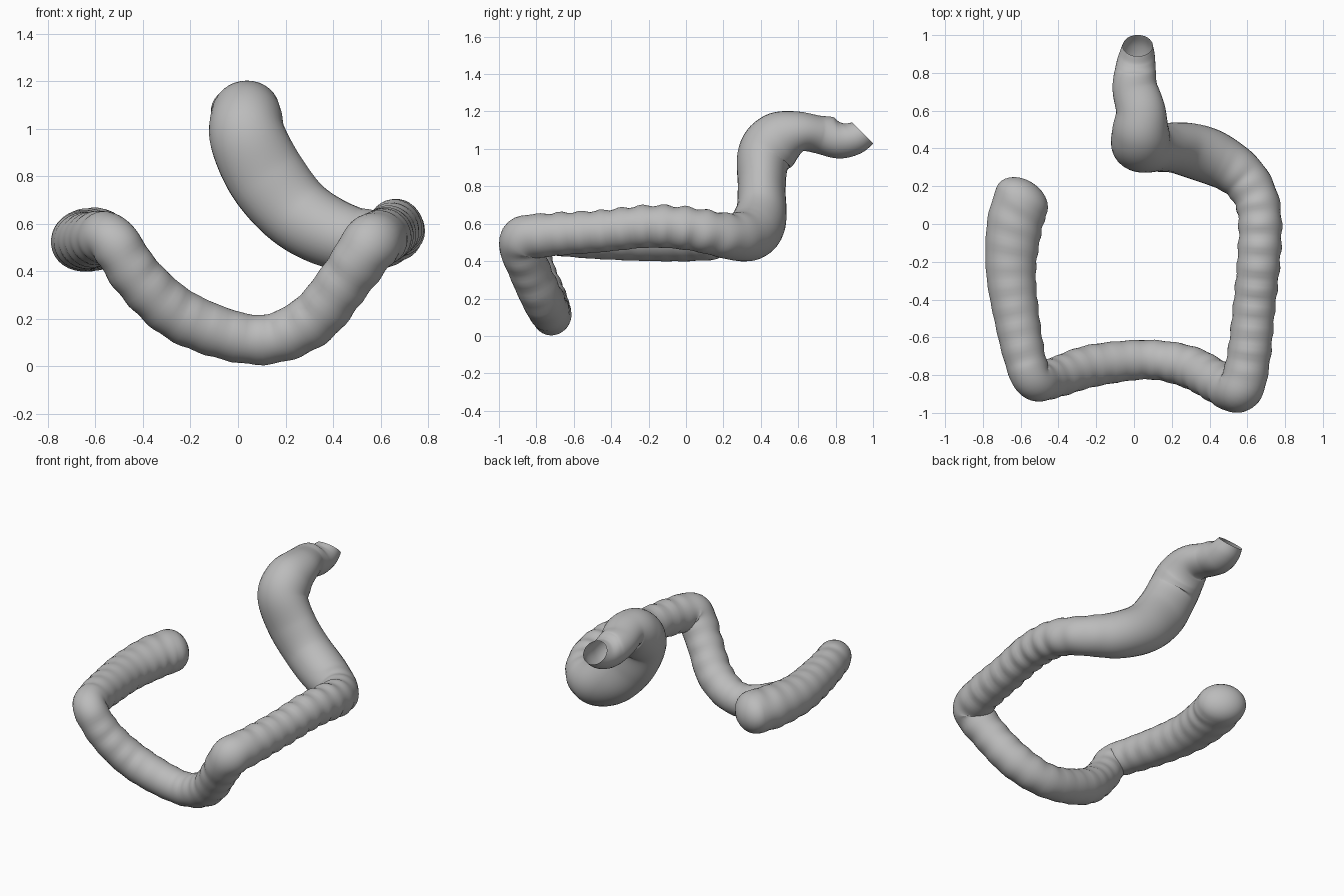
import bpy, bmesh, math
from mathutils import Vector

old = bpy.data.objects.get("Cube")
if old:
    bpy.data.objects.remove(old, do_unlink=True)

grey = bpy.data.materials.new("soft grey")
grey.use_nodes = True
colour = (0.5, 0.5, 0.5, 1)
grey.diffuse_color = colour
grey.node_tree.nodes["Principled BSDF"].inputs["Base Color"].default_value = colour

SIDES, STEPS = 32, 10
CAP = 0.11  # depth of the blind end

# Centre line and radius: blind end, two sharp bends, rising S, open end
PATH = [
    (-.595, .125, .535, .153), (-.635, -.02, .53, .15), (-.652, -.25, .525, .133),
    (-.62, -.5, .53, .12), (-.575, -.72, .54, .11), (-.525, -.83, .525, .105),
    (-.41, -.81, .36, .107), (-.22, -.75, .2, .112), (.08, -.718, .11, .105),
    (.3, -.76, .185, .112), (.45, -.84, .36, .112), (.555, -.875, .51, .122),
    (.603, -.73, .54, .116), (.635, -.45, .56, .112), (.66, -.2, .585, .114),
    (.668, 0, .575, .115), (.645, .14, .55, .117), (.565, .26, .53, .127),
    (.42, .35, .55, .145), (.255, .4, .64, .157), (.125, .405, .79, .167),
    (.045, .415, .95, .162), (.035, .49, 1.045, .152), (.035, .6, 1.09, .132),
    (.005, .72, 1.075, .12), (.008, .82, 1.055, .108), (.015, .89, 1.06, .096),
    (.02, .945, 1.085, .08),
]


def spline(points, steps):
    """Smooth interpolation through position and radius together."""
    pts = [Vector(p) for p in points]
    pts = [2 * pts[0] - pts[1]] + pts + [2 * pts[-1] - pts[-2]]
    out = []
    for a, b, c, d in zip(pts, pts[1:], pts[2:], pts[3:]):
        for i in range(steps):
            t = i / steps
            out.append(0.5 * (2 * b + (c - a) * t + (2 * a - 5 * b + 4 * c - d) * t ** 2
                              + (3 * b - a - 3 * c + d) * t ** 3))
    return out + [pts[-2]]


def bell(s, middle, width):
    """Smooth weight, 1 at the middle and 0 beyond the width."""
    d = min(1, abs(s - middle) / width)
    return 0.5 + 0.5 * math.cos(math.pi * d)


samples = spline(PATH, STEPS)
centres = [s.to_3d() for s in samples]
radii = [s[3] for s in samples]
last = len(samples) - 1
tangents = [(centres[min(i + 1, last)] - centres[max(i - 1, 0)]).normalized()
            for i in range(last + 1)]

# Turn the blind end inwards and tilt the open rim upwards
blind_dir = Vector((-.55, -.83, 0)).normalized()
rim_dir = Vector((0, 1, 1)).normalized()
for i in range(3 * STEPS):
    w = 1 - i / (3 * STEPS)
    tangents[i] = tangents[i].lerp(blind_dir, w * w).normalized()
    tangents[last - i] = tangents[last - i].lerp(rim_dir, w).normalized()

bm = bmesh.new()


def add_ring(centre, u, v, radius, squash, lobe=0.0):
    ring = []
    for k in range(SIDES):
        a = math.tau * k / SIDES
        r = radius + lobe * (0.6 + 0.4 * math.cos(3 * a))
        offset = r * (math.cos(a) * u + math.sin(a) * v)
        ring.append(bm.verts.new(centre + offset * squash))
    return ring


# Rounded blind end, slightly flattened
FLAT = 0.14
rings = []
u = tangents[0].orthogonal().normalized()
for j in range(1, 7):
    a = j / 7 * math.pi / 2
    rings.append(add_ring(centres[0] - tangents[0] * CAP * math.cos(a), u,
                          tangents[0].cross(u), radii[0] * math.sin(a),
                          Vector.Diagonal((1, 1, 1 - FLAT)) if hasattr(Vector, "Diagonal")
                          else Vector((1, 1, 1 - FLAT))))
pole = bm.verts.new(centres[0] - tangents[0] * CAP)

# Tube with gentle pouches, strongest on the left limb; the S is oval
length = 0.0
for i, (c, t, r) in enumerate(zip(centres, tangents, radii)):
    if i:
        length += (c - centres[i - 1]).length
    u = (u - t * u.dot(t)).normalized()
    s = i / STEPS
    fade = min(1, max(0, (18 - s) / 3))
    depth = 0.008 if s > 12 else 0.004
    lobe = depth * fade * math.sin(math.tau * length / 0.11)
    squash = Vector((1, 1 - 0.23 * bell(s, 20, 2),
                     1 - FLAT * bell(s, 0, 4) - 0.2 * bell(s, 23.5, 1.5)))
    rings.append(add_ring(c, u, t.cross(u), r, squash, lobe))

for k in range(SIDES):
    n = (k + 1) % SIDES
    bm.faces.new((pole, rings[0][n], rings[0][k]))
    for a, b in zip(rings, rings[1:]):
        bm.faces.new((a[k], a[n], b[n], b[k]))

mesh = bpy.data.meshes.new("colon_tube")
bm.to_mesh(mesh)
bm.free()
mesh.materials.append(grey)
tube = bpy.data.objects.new("colon_tube", mesh)
bpy.context.collection.objects.link(tube)

# Ease the creases inside the sharp bends
smooth = tube.modifiers.new("ease_bends", 'SMOOTH')
smooth.factor = 0.4
smooth.iterations = 2

bpy.context.view_layer.objects.active = tube
tube.select_set(True)
bpy.ops.object.shade_smooth_by_angle(angle=math.radians(60))
